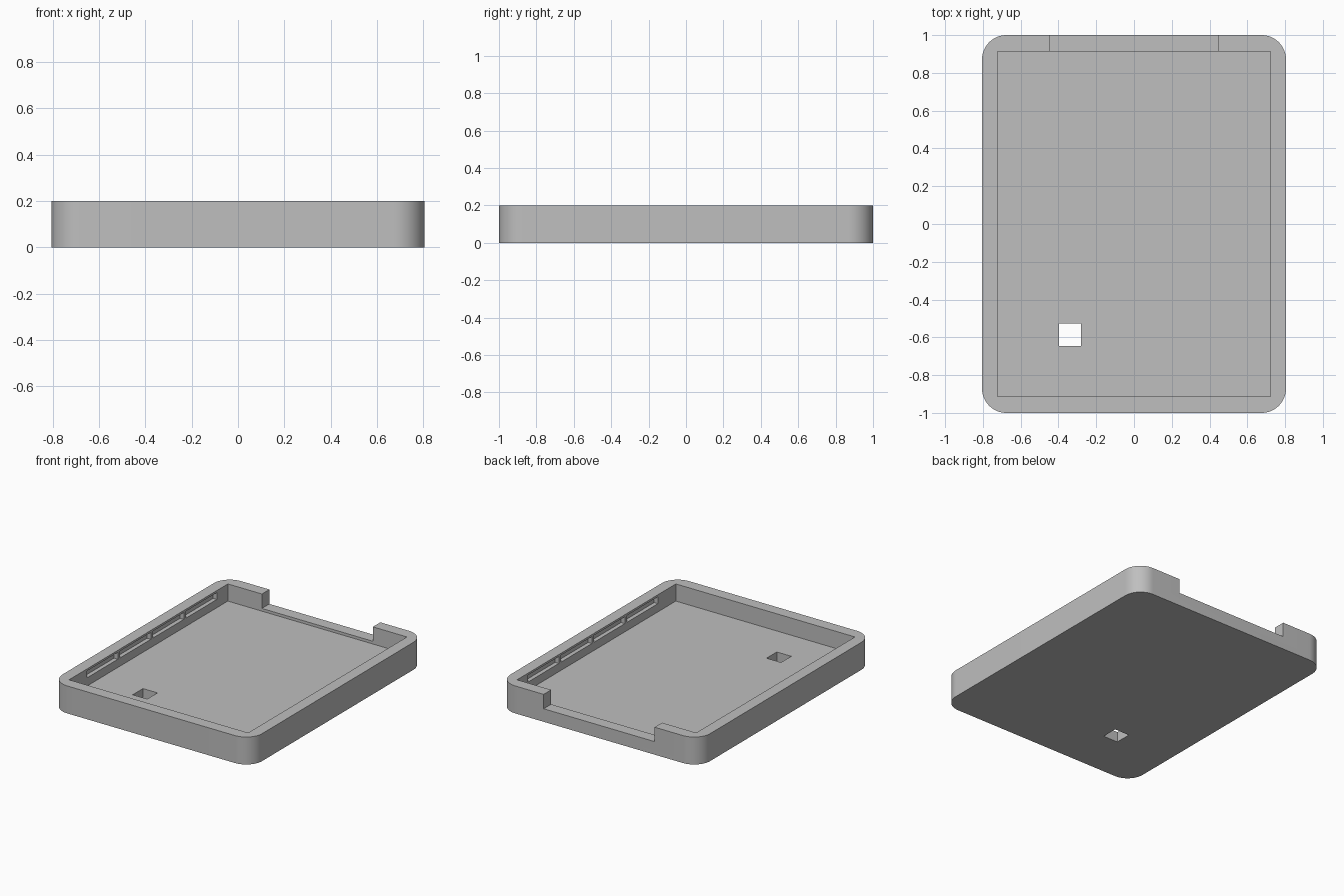
import bpy, bmesh, math
from mathutils import Vector

old = bpy.data.objects.get("Cube")
if old:
    bpy.data.objects.remove(old, do_unlink=True)

HALF_X, HALF_Y, HEIGHT = 0.805, 1.0, 0.2
RADIUS = 0.13
INNER_X, INNER_Y, FLOOR = 0.722, 0.914, 0.075
SLOT_PITCH, SLOT_LENGTH, SLOT_CENTRE = 0.38, 0.355, 0.04

grey = bpy.data.materials.new("plain grey")
grey.use_nodes = True
colour = (0.52, 0.52, 0.52, 1)
grey.diffuse_color = colour
grey.node_tree.nodes["Principled BSDF"].inputs["Base Color"].default_value = colour


def add_object(name, bm):
    mesh = bpy.data.meshes.new(name)
    bmesh.ops.recalc_face_normals(bm, faces=bm.faces)
    bm.to_mesh(mesh)
    bm.free()
    mesh.materials.append(grey)
    obj = bpy.data.objects.new(name, mesh)
    bpy.context.collection.objects.link(obj)
    return obj


def box(name, low, high):
    low, high = Vector(low), Vector(high)
    bm = bmesh.new()
    bmesh.ops.create_cube(bm, size=1)
    for v in bm.verts:
        v.co = (low + high) / 2 + v.co * (high - low)
    return add_object(name, bm)


# Solid block with rounded vertical corners
bm = bmesh.new()
outline = []
steps = 16
for quarter, (sx, sy) in enumerate([(1, 1), (-1, 1), (-1, -1), (1, -1)]):
    for i in range(steps + 1):
        a = math.pi / 2 * (quarter + i / steps)
        outline.append(bm.verts.new((sx * (HALF_X - RADIUS) + RADIUS * math.cos(a),
                                     sy * (HALF_Y - RADIUS) + RADIUS * math.sin(a), 0)))
base = bm.faces.new(outline)
top = bmesh.ops.extrude_face_region(bm, geom=[base])
bmesh.ops.translate(bm, vec=(0, 0, HEIGHT),
                    verts=[g for g in top["geom"] if isinstance(g, bmesh.types.BMVert)])
tray = add_object("case_tray", bm)

# Cavity, rear wall opening and square floor hole
cutters = [
    box("cavity_cutter", (-INNER_X, -INNER_Y, FLOOR), (INNER_X, INNER_Y, 0.3)),
    box("rear_opening_cutter", (-0.447, 0.8, 0.095), (0.447, 1.1, 0.3)),
    box("floor_hole_cutter", (-0.397, -0.645, -0.1), (-0.28, -0.527, 0.15)),
]

# Rows of four shallow slots inside both side walls
for side in (-1, 1):
    for i in range(4):
        y = SLOT_CENTRE + (i - 1.5) * SLOT_PITCH
        xs = sorted((side * 0.65, side * (INNER_X + 0.03)))
        cutters.append(box("side_slot_cutter",
                           (xs[0], y - SLOT_LENGTH / 2, 0.135),
                           (xs[1], y + SLOT_LENGTH / 2, 0.185)))

for cutter in cutters:
    cutter.hide_render = True
    mod = tray.modifiers.new("cut", 'BOOLEAN')
    mod.operation = 'DIFFERENCE'
    mod.solver = 'EXACT'
    mod.object = cutter

# Bake the cuts and remove the cutters
bpy.context.view_layer.update()
graph = bpy.context.evaluated_depsgraph_get()
result = bpy.data.meshes.new_from_object(tray.evaluated_get(graph))
tray.modifiers.clear()
tray.data = result
for cutter in cutters:
    bpy.data.objects.remove(cutter, do_unlink=True)

# Smooth corners, sharp edges elsewhere
bpy.ops.object.select_all(action='DESELECT')
tray.select_set(True)
bpy.context.view_layer.objects.active = tray
bpy.ops.object.shade_smooth_by_angle(angle=math.radians(30))
